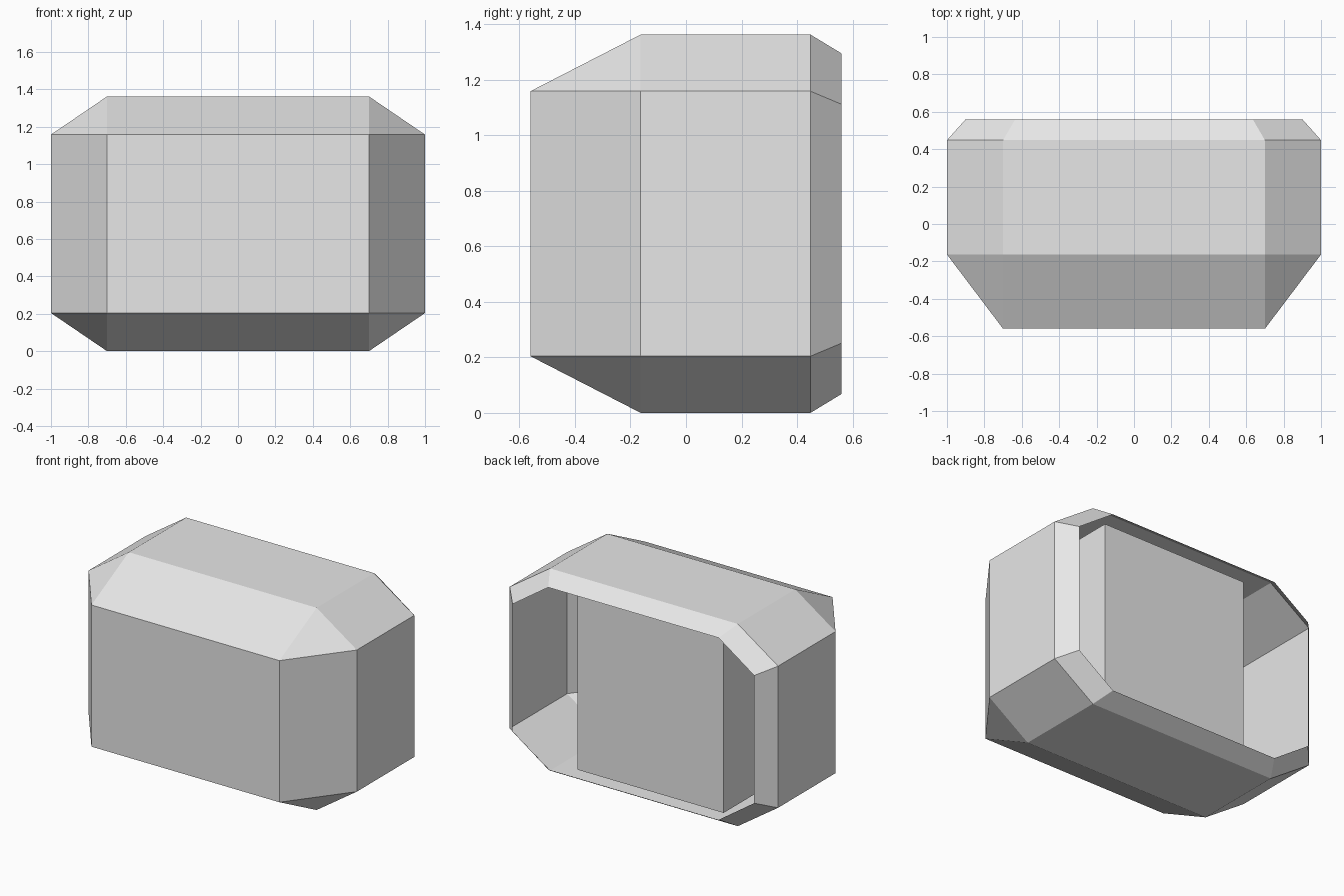
import bpy, bmesh

if "Cube" in bpy.data.objects:
    bpy.data.objects.remove(bpy.data.objects["Cube"])

grey = bpy.data.materials.new("light_grey")
grey.diffuse_color = (0.8, 0.8, 0.8, 1)
grey.use_nodes = True
grey.node_tree.nodes["Principled BSDF"].inputs["Base Color"].default_value = grey.diffuse_color

MID = 0.681  # height of the centre line


def octagon(bm, y, side_x, side_h, top_x, top_h):
    """Ring of eight corners, counter-clockwise seen from the front."""
    pts = [(side_x, -side_h), (side_x, side_h), (top_x, top_h), (-top_x, top_h),
           (-side_x, side_h), (-side_x, -side_h), (-top_x, -top_h), (top_x, -top_h)]
    return [bm.verts.new((x, y, MID + h)) for x, h in pts]


def finish(bm, name):
    mesh = bpy.data.meshes.new(name)
    bm.to_mesh(mesh)
    bm.free()
    mesh.materials.append(grey)
    obj = bpy.data.objects.new(name, mesh)
    bpy.context.collection.objects.link(obj)


# Thin shell, open at the back, with a bevelled rim
bm = bmesh.new()
# the front ring is a rectangle: pairs of corners meet in one point
front = octagon(bm, -0.56, 0.70, 0.477, 0.70, 0.477)
middle = octagon(bm, -0.163, 1.00, 0.477, 0.70, 0.681)
back = octagon(bm, 0.448, 1.00, 0.477, 0.70, 0.681)
rim = octagon(bm, 0.56, 0.90, 0.430, 0.635, 0.613)
bm.faces.new(front)
for a, b in ((front, middle), (middle, back), (back, rim)):
    for i in range(8):
        j = (i + 1) % 8
        bm.faces.new((a[j], a[i], b[i], b[j]))
bmesh.ops.remove_doubles(bm, verts=bm.verts, dist=0.0005)
finish(bm, "shell")

# Block standing inside the shell
bm = bmesh.new()
bmesh.ops.create_cube(bm, size=1)
for v in bm.verts:
    v.co = (v.co.x * 1.09, 0.378 if v.co.y > 0 else -0.16, MID + v.co.z * 1.32)
finish(bm, "inner_block")
